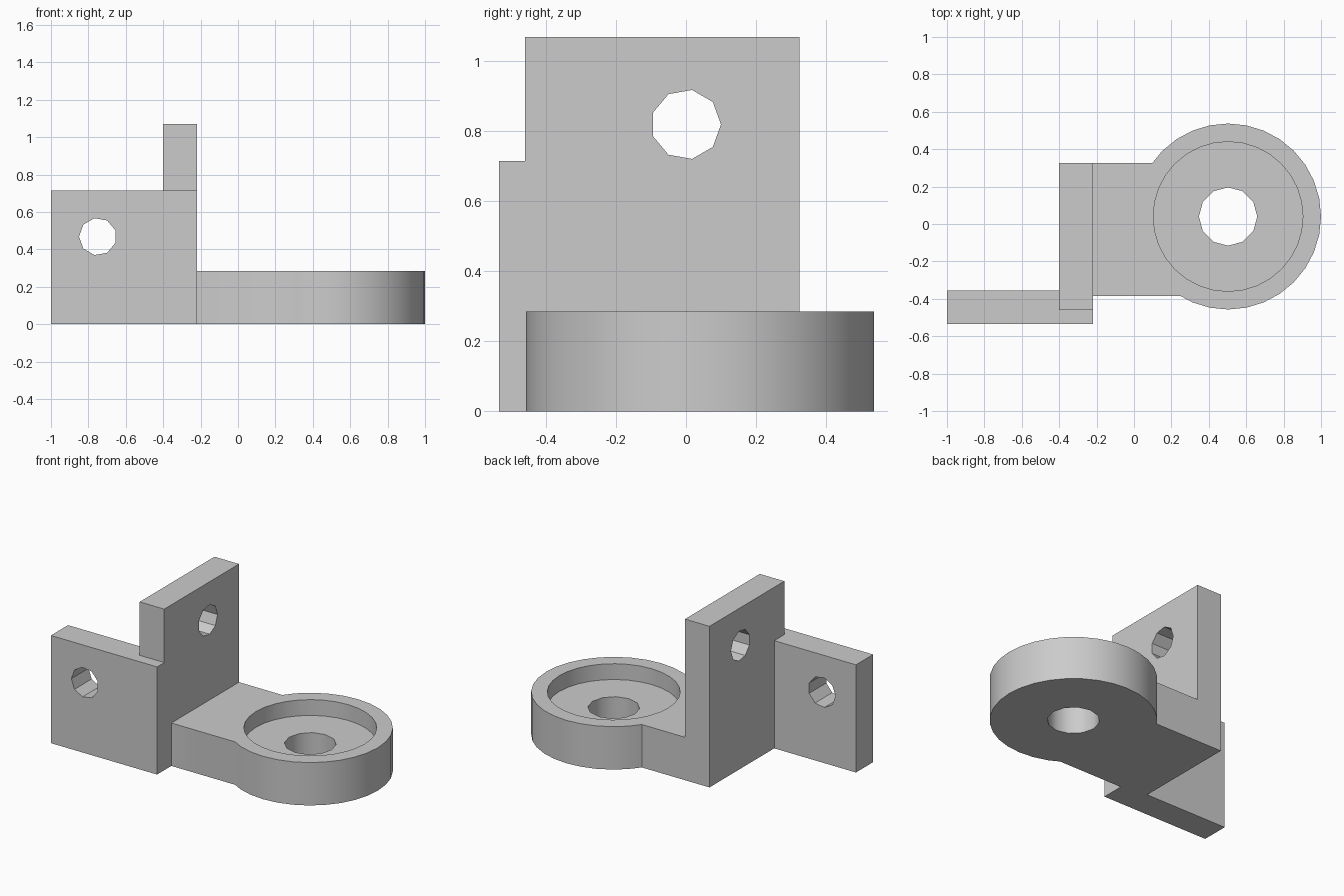
import bpy
import bmesh
from math import radians
from mathutils import Matrix, Vector

cube = bpy.data.objects.get("Cube")
if cube:
    bpy.data.objects.remove(cube, do_unlink=True)

grey = bpy.data.materials.new("plain grey")
grey.use_nodes = True
colour = (0.6, 0.6, 0.6, 1)
grey.diffuse_color = colour
grey.node_tree.nodes["Principled BSDF"].inputs["Base Color"].default_value = colour


def add_object(name, bm):
    mesh = bpy.data.meshes.new(name)
    bm.to_mesh(mesh)
    bm.free()
    mesh.materials.append(grey)
    obj = bpy.data.objects.new(name, mesh)
    bpy.context.collection.objects.link(obj)
    return obj


def box(name, low, high):
    low, high = Vector(low), Vector(high)
    bm = bmesh.new()
    bmesh.ops.create_cube(bm, size=1, matrix=Matrix.Translation((low + high) / 2)
                          @ Matrix.Diagonal((high - low).to_4d()))
    return add_object(name, bm)


def cylinder(name, centre, radius, depth, sides, turn=Matrix()):
    bm = bmesh.new()
    bmesh.ops.create_cone(bm, cap_ends=True, segments=sides, radius1=radius,
                          radius2=radius, depth=depth,
                          matrix=Matrix.Translation(centre) @ turn)
    return add_object(name, bm)


def combine(target, other, operation):
    """Apply a boolean to the target and discard the helper."""
    mod = target.modifiers.new(operation, "BOOLEAN")
    mod.operation = operation
    mod.solver = "EXACT"
    mod.object = other
    bpy.context.view_layer.objects.active = target
    bpy.ops.object.modifier_apply(modifier=mod.name)
    bpy.data.objects.remove(other, do_unlink=True)


# Upright wall, front plate, base arm and round seat fused into one casting
bracket = box("bracket_body", (-0.4, -0.46, 0), (-0.22, 0.325, 1.07))
ring_x, ring_y, base_top = 0.503, 0.04, 0.285
solids = [
    box("front_plate", (-1, -0.535, 0), (-0.22, -0.355, 0.715)),
    box("base_arm", (-0.3, -0.385, 0), (ring_x, 0.325, base_top)),
    cylinder("round_seat", (ring_x, ring_y, base_top / 2), 0.497, base_top, 32),
]
for part in solids:
    combine(bracket, part, "UNION")

# Recess and through hole in the seat, then nine-sided bolt holes in both walls
to_y = Matrix.Rotation(radians(90), 4, "X") @ Matrix.Rotation(radians(90), 4, "Z")
to_x = Matrix.Rotation(radians(90), 4, "Y")
cutters = [
    cylinder("seat_recess", (ring_x, ring_y, 0.28), 0.4, 0.2, 32),
    cylinder("seat_hole", (ring_x, ring_y, 0.1), 0.156, 1, 12),
    cylinder("plate_hole", (-0.75, -0.445, 0.468), 0.1, 0.4, 9, to_y),
    cylinder("wall_hole", (-0.31, 0, 0.82), 0.1, 0.4, 9, to_x),
]
for part in cutters:
    part.hide_render = True
    combine(bracket, part, "DIFFERENCE")

# Smooth the round walls, keep bolt holes and corners crisp
bpy.ops.object.select_all(action="DESELECT")
bracket.select_set(True)
bpy.context.view_layer.objects.active = bracket
bpy.ops.object.shade_smooth_by_angle(angle=radians(35))
